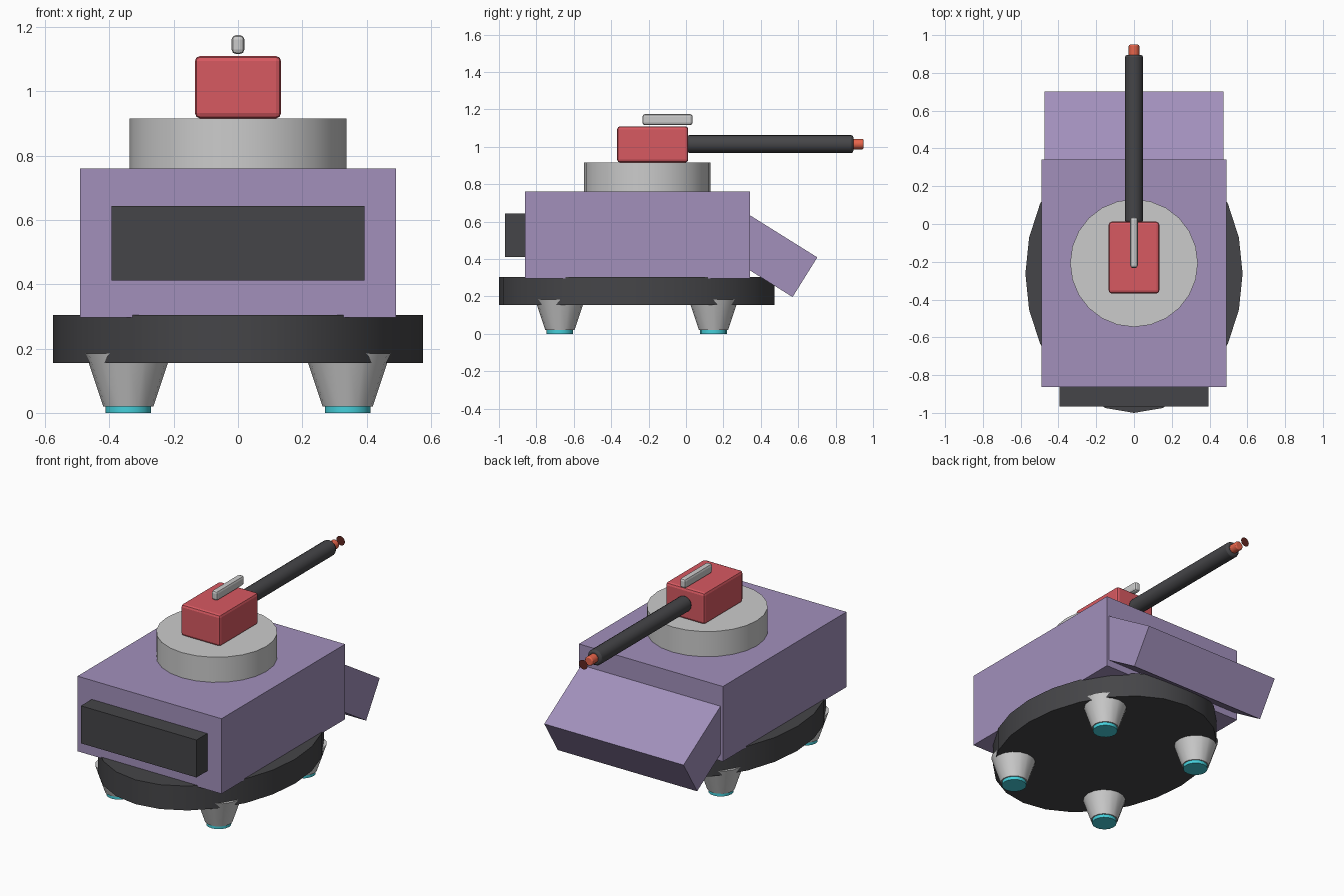
import bpy
import math

if "Cube" in bpy.data.objects:
    bpy.data.objects.remove(bpy.data.objects["Cube"])


def material(name, rgb):
    m = bpy.data.materials.new(name)
    m.diffuse_color = (*rgb, 1)
    m.use_nodes = True
    m.node_tree.nodes["Principled BSDF"].inputs["Base Color"].default_value = m.diffuse_color
    return m


PURPLE = material("purple", (0.36, 0.28, 0.50))
DARK = material("dark", (0.06, 0.06, 0.065))
RED = material("red", (0.68, 0.10, 0.12))
CORAL = material("coral", (0.80, 0.13, 0.07))
MAROON = material("maroon", (0.12, 0.02, 0.015))
TEAL = material("teal", (0.06, 0.62, 0.70))


def finish(name, mat, bevel=0, segments=2):
    o = bpy.context.object
    o.name = name
    bpy.ops.object.transform_apply(location=False, rotation=False, scale=True)
    if mat:
        o.data.materials.append(mat)
    if bevel:
        b = o.modifiers.new("bevel", "BEVEL")
        b.width, b.segments = bevel, segments
        b.limit_method, b.angle_limit = "ANGLE", math.radians(40)
    return o


def box(name, x, y, z, mat=None, bevel=0):
    """Box from half width x and (min, max) ranges in y and z."""
    bpy.ops.mesh.primitive_cube_add(size=1, location=(0, sum(y) / 2, sum(z) / 2))
    bpy.context.object.scale = (2 * x, y[1] - y[0], z[1] - z[0])
    return finish(name, mat, bevel)


def cone(name, loc, r1, r2, depth, sides, mat=None, bevel=0, along_y=False, squash=1):
    rot = (-math.pi / 2, 0, 0) if along_y else (0, 0, 0)
    bpy.ops.mesh.primitive_cone_add(vertices=sides, radius1=r1, radius2=r2, depth=depth,
                                    location=loc, rotation=rot)
    bpy.context.object.scale = (squash, 1, 1)
    o = finish(name, mat, bevel)
    bpy.ops.object.shade_smooth_by_angle(angle=math.radians(32))
    return o


# Oval base
cone("base_disc", (0, -0.263, 0.23), 0.737, 0.737, 0.15, 24, DARK, squash=0.575 / 0.737)

# Four tapered feet with glowing pads
for sx, fx in (("left", -0.341), ("right", 0.341)):
    for sy, fy in (("front", -0.674), ("rear", 0.147)):
        cone(f"{sy}_{sx}_foot", (fx, fy, 0.1025), 0.078, 0.133, 0.165, 16)
        cone(f"{sy}_{sx}_pad", (fx, fy, 0.0125), 0.071, 0.071, 0.025, 16, TEAL)

# Hull and the dark block on its front
box("hull", 0.491, (-0.862, 0.342), (0.297, 0.76), PURPLE)
box("engine_block", 0.394, (-0.967, -0.80), (0.412, 0.643), DARK)

# Slanted plate, tilted down out of the hull
tilt = math.radians(-32)
length, thick = 0.55, 0.25
bpy.ops.mesh.primitive_cube_add(
    size=1, rotation=(tilt, 0, 0),
    location=(0, 0.636 - math.cos(tilt) * length / 2, 0.303 - math.sin(tilt) * length / 2))
bpy.context.object.scale = (0.95, length, thick)
finish("slanted_plate", PURPLE)

# Turret ring, housing and top rail
cone("turret_ring", (0, -0.207, 0.8365), 0.338, 0.338, 0.157, 24)
box("turret_housing", 0.134, (-0.368, 0.012), (0.916, 1.11), RED, bevel=0.016)
box("top_rail", 0.02, (-0.233, 0.036), (1.116, 1.175), None, bevel=0.014)

# Barrel, tip and the thin disc ahead of it
Z = 1.015
cone("barrel", (0, 0.451, Z), 0.048, 0.048, 0.888, 16, DARK, bevel=0.012, along_y=True)
cone("barrel_tip", (0, 0.90, Z), 0.028, 0.028, 0.098, 12, CORAL, bevel=0.006, along_y=True)
bpy.ops.mesh.primitive_circle_add(vertices=16, radius=0.029, fill_type="NGON",
                                  location=(0, 1.0, Z), rotation=(-math.pi / 2, 0, 0))
finish("muzzle_disc", MAROON)
